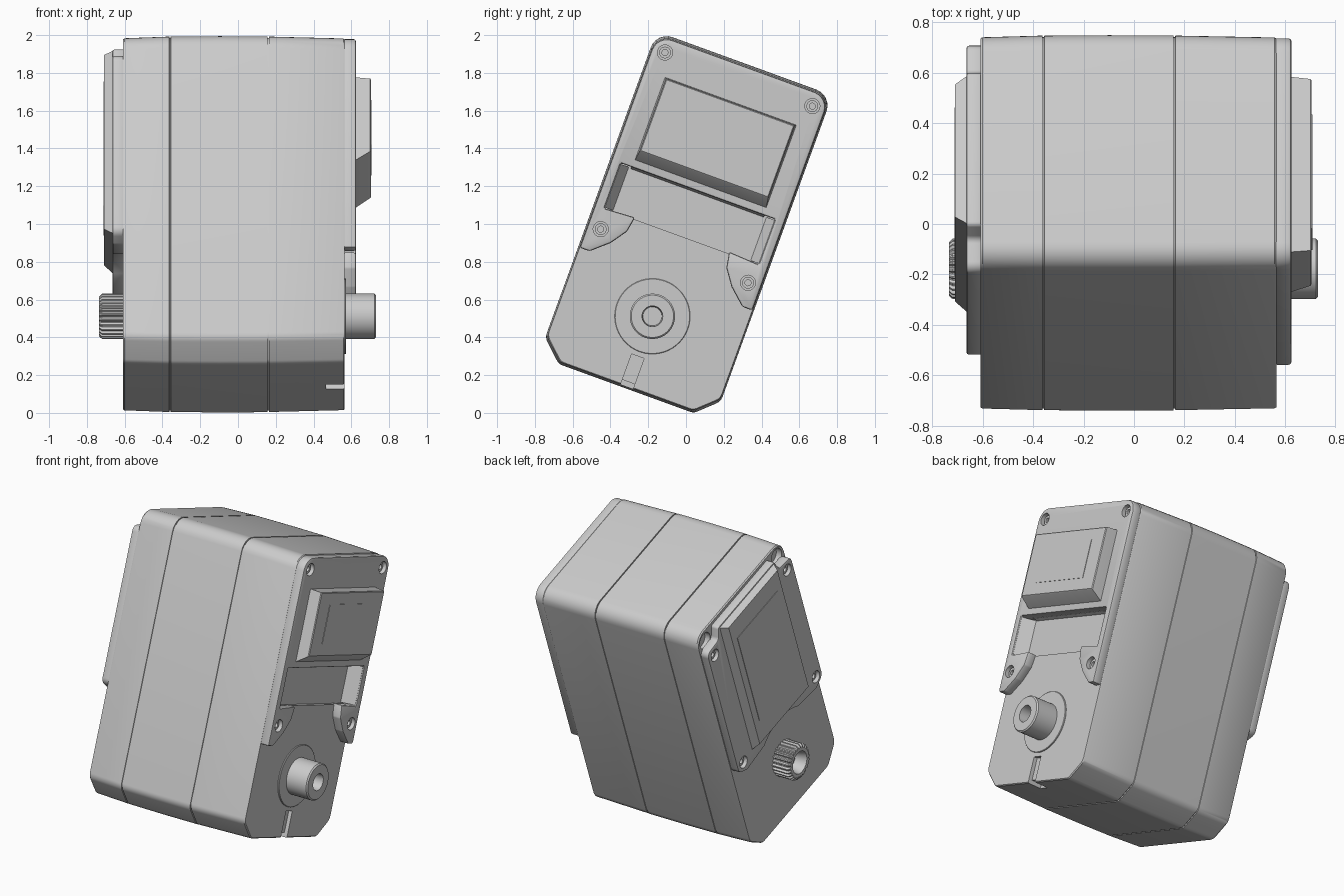
import bpy, bmesh
from math import sin, cos, pi, radians
from mathutils import Matrix, Vector

cube = bpy.data.objects.get("Cube")
if cube:
    bpy.data.objects.remove(cube, do_unlink=True)

# The whole unit leans back about the x axis
LEAN = Matrix.Translation((0, 0, 1)) @ Matrix.Rotation(radians(-20), 4, 'X')
SHAFT = -0.52
SCREW_A = 0.415

grey = bpy.data.materials.new("housing_grey")
grey.use_nodes = True
grey.diffuse_color = (0.6, 0.6, 0.6, 1)
grey.node_tree.nodes["Principled BSDF"].inputs["Base Color"].default_value = (0.6, 0.6, 0.6, 1)


def fillet(points, steps=6):
    """Round each corner (a, b, radius) of a polygon."""
    out = []
    n = len(points)
    for i, (a, b, r) in enumerate(points):
        p = Vector((a, b))
        if r == 0:
            out.append(p)
            continue
        u = (Vector(points[i - 1][:2]) - p).normalized()
        v = (Vector(points[(i + 1) % n][:2]) - p).normalized()
        half = u.angle(v) / 2
        t = r / (sin(half) / cos(half))
        centre = p + (u + v).normalized() * (r / sin(half))
        d0, d1 = p + u * t - centre, p + v * t - centre
        for k in range(steps + 1):
            out.append(centre + d0.slerp(d1, k / steps).normalized() * r)
    return out


def circle(r, a=0, b=SHAFT, n=48):
    return [Vector((a + r * cos(2 * pi * k / n), b + r * sin(2 * pi * k / n))) for k in range(n)]


def rect(a, low, high):
    return [Vector(p) for p in ((-a, low), (a, low), (a, high), (-a, high))]


def mirror(half):
    return half + [(-a, b, r) for a, b, r in reversed(half)]


def loft(name, sections):
    """Skin a list of (x, outline) sections and cap both ends."""
    bm = bmesh.new()
    rings = [[bm.verts.new(LEAN @ Vector((x, p[0], p[1]))) for p in pts] for x, pts in sections]
    for r0, r1 in zip(rings, rings[1:]):
        for i in range(len(r0)):
            j = (i + 1) % len(r0)
            bm.faces.new((r0[i], r0[j], r1[j], r1[i]))
    bm.faces.new(rings[0][::-1])
    bm.faces.new(rings[-1])
    bmesh.ops.recalc_face_normals(bm, faces=bm.faces)
    mesh = bpy.data.meshes.new(name)
    bm.to_mesh(mesh)
    bm.free()
    mesh.materials.append(grey)
    obj = bpy.data.objects.new(name, mesh)
    bpy.context.collection.objects.link(obj)
    return obj


def apply(obj):
    """Bake the modifiers into the mesh."""
    bpy.context.view_layer.update()
    graph = bpy.context.evaluated_depsgraph_get()
    mesh = bpy.data.meshes.new_from_object(obj.evaluated_get(graph))
    obj.modifiers.clear()
    obj.data = mesh


def bevel(obj, width):
    m = obj.modifiers.new("edge", 'BEVEL')
    m.width, m.segments, m.limit_method = width, 2, 'ANGLE'
    m.angle_limit = radians(40)
    apply(obj)


def cut(obj, x0, x1, outline):
    cutter = loft("cutter", [(x0, outline), (x1, outline)])
    cutter.hide_render = True
    m = obj.modifiers.new("cut", 'BOOLEAN')
    m.operation, m.solver, m.object = 'DIFFERENCE', 'EXACT', cutter
    apply(obj)
    bpy.data.objects.remove(cutter, do_unlink=True)


# Main housing: drafted shells with two thin seams
outline = fillet(mirror([(0.38, -0.927, 0.05), (0.495, -0.82, 0.06), (0.495, 0.905, 0.09)]))


def scaled(f):
    return [p * f for p in outline]


body = loft("housing", [
    (-0.61, scaled(0.982)), (-0.602, scaled(0.989)),
    (-0.364, scaled(0.998)), (-0.363, scaled(0.99)), (-0.357, scaled(0.99)), (-0.356, scaled(0.998)),
    (-0.1, scaled(1)),
    (0.156, scaled(0.999)), (0.157, scaled(0.99)), (0.163, scaled(0.99)), (0.164, scaled(0.998)),
    (0.558, scaled(0.988)), (0.565, scaled(0.982))])
cut(body, 0.535, 0.7, rect(0.435, -0.07, 0.185))
cut(body, 0.54, 0.7, rect(0.035, -1.0, -0.745))
cut(body, 0.465, 0.7, rect(0.035, -1.0, -0.89))
for s in (-1, 1):
    cut(body, -0.7, -0.57, circle(0.055, s * 0.41, 0.82, 24))

# Right cover with a cable slot and two lower screw ears
cover = loft("right_cover", [(x, fillet(mirror([
    (0.435, 0.185, 0), (0.435, -0.07, 0), (0.265, -0.06, 0), (0.28, -0.145, 0.03),
    (0.34, -0.23, 0.04), (0.43, -0.31, 0), (0.486, -0.31, 0), (0.486, 0.89, 0.085)])))
    for x in (0.555, 0.625)])
bevel(cover, 0.012)

# Sloped connector block on the right cover
loft("connector_block", [(0.54, rect(0.375, 0.175, 0.695)), (0.57, rect(0.375, 0.19, 0.695)),
                         (0.7, rect(0.362, 0.278, 0.687)), (0.705, rect(0.357, 0.284, 0.682))])
loft("connector_label_plate", [(0.7, rect(0.24, 0.36, 0.61)), (0.708, rect(0.24, 0.36, 0.61))])

# Sloping cheeks at both ends of the slot
for s, side in ((-1, "front"), (1, "back")):
    loft(side + "_slot_cheek", [
        (x, [Vector((s * a, b)) for a, b in ((0.45, -0.065), (inner, -0.065), (inner, 0.18), (0.45, 0.18))])
        for x, inner in ((0.53, 0.385), (0.615, 0.434))])

# Left cover with an arched lower edge around the rear shaft
arch = [(0.34 * cos(radians(t)), SHAFT + 0.34 * sin(radians(t)), 0) for t in (86, 78, 70, 62, 56)]
left_cover = loft("left_cover", [(x, fillet(mirror(arch + [
    (0.4, -0.26, 0.03), (0.48, -0.22, 0.05), (0.48, 0.78, 0.04), (0.35, 0.79, 0.03), (0.32, 0.87, 0.02)])))
    for x in (-0.6, -0.665)])
bevel(left_cover, 0.01)

# Raised panel on the left cover
loft("left_panel", [(-0.65, rect(0.32, -0.175, 0.865)), (-0.71, rect(0.28, -0.13, 0.85))])
loft("left_label_plate", [(-0.705, rect(0.23, 0.02, 0.72)), (-0.713, rect(0.23, 0.02, 0.72))])

# Recessed screws on both covers
for plate, face, s, top, side in ((cover, 0.625, 1, 0.815, "right"), (left_cover, -0.665, -1, 0.72, "left")):
    for b, level in ((top, "upper"), (-0.18, "lower")):
        for a, end in ((-SCREW_A, "front"), (SCREW_A, "back")):
            cut(plate, face - s * 0.045, face + s * 0.05, circle(0.04, a, b, 24))
            loft(f"{side}_{level}_{end}_screw", [
                (face - s * 0.055, circle(0.031, a, b, 24)), (face - s * 0.02, circle(0.031, a, b, 24)),
                (face - s * 0.02, circle(0.016, a, b, 24)), (face - s * 0.035, circle(0.016, a, b, 24))])

# Output shaft with bearing ring and centre bore
loft("bearing_ring", [(0.55, circle(0.2)), (0.57, circle(0.2)), (0.573, circle(0.197))])
loft("output_shaft", [(0.55, circle(0.12)), (0.722, circle(0.12)), (0.73, circle(0.112)),
                      (0.73, circle(0.055)), (0.64, circle(0.05))])


# Splined rear shaft with a wide bore
def spline(scale, teeth=26):
    pts = []
    for k in range(teeth * 4):
        r = (0.12 if k % 4 < 2 else 0.108) * scale
        t = 2 * pi * k / (teeth * 4)
        pts.append(Vector((r * cos(t), SHAFT + r * sin(t))))
    return pts


loft("splined_shaft", [(-0.6, spline(1)), (-0.72, spline(1)), (-0.735, spline(0.88)),
                       (-0.735, circle(0.075, n=104)), (-0.66, circle(0.055, n=104))])

# Smooth shading with crisp edges
for obj in bpy.context.collection.objects:
    if obj.type == 'MESH' and grey.name in obj.data.materials:
        obj.data.polygons.foreach_set("use_smooth", [True] * len(obj.data.polygons))
        obj.data.set_sharp_from_angle(angle=radians(30))
